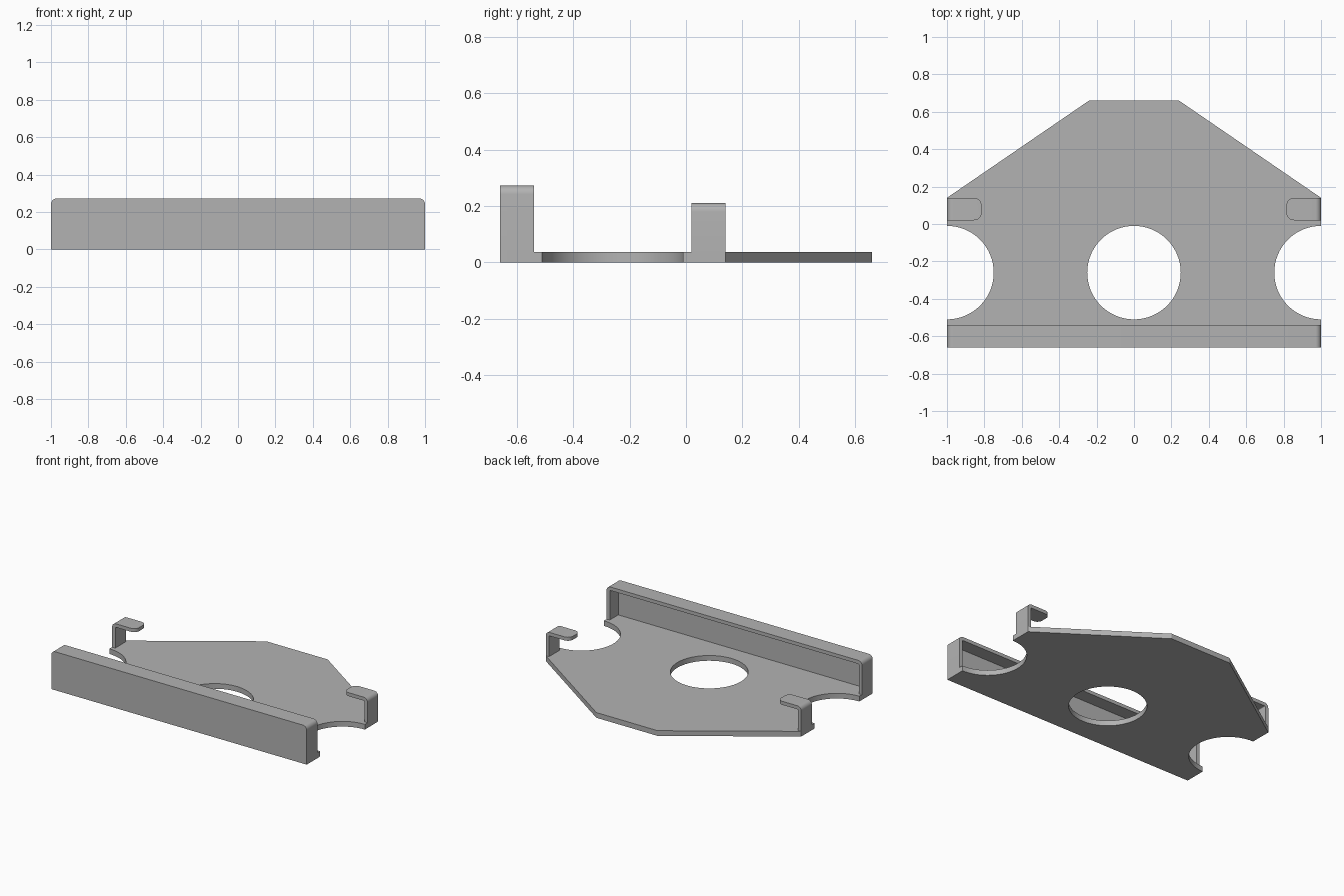
import bpy
import bmesh
from math import sin, cos, radians
from mathutils import Vector

cube = bpy.data.objects.get("Cube")
if cube:
    bpy.data.objects.remove(cube)

SHEET = 0.025          # thickness of the folded sheet
BASE = 0.037           # thickness of the base plate
FRONT, BACK = -0.66, 0.66

steel = bpy.data.materials.new("plain grey")
steel.use_nodes = True
grey = (0.45, 0.45, 0.45, 1)
steel.diffuse_color = grey
steel.node_tree.nodes["Principled BSDF"].inputs["Base Color"].default_value = grey


def arc(cx, cy, r, start, end, steps):
    """Points along a circular arc, angles in degrees."""
    angles = [radians(start + (end - start) * i / steps) for i in range(steps + 1)]
    return [(cx + r * cos(a), cy + r * sin(a)) for a in angles]


def mirrored_part(name, profile, axis, low, high, round_x=None):
    """Extrude a +x profile along y or z, then mirror it across x = 0."""
    bm = bmesh.new()
    if axis == "z":
        points = [(a, b, low) for a, b in profile]
        push = Vector((0, 0, high - low))
    else:
        points = [(a, low, b) for a, b in profile]
        push = Vector((0, high - low, 0))
    face = bm.faces.new([bm.verts.new(p) for p in points])
    result = bmesh.ops.extrude_face_region(bm, geom=[face], use_keep_orig=True)
    moved = [g for g in result["geom"] if isinstance(g, bmesh.types.BMVert)]
    bmesh.ops.translate(bm, verts=moved, vec=push)
    # round the upright edges at the free end
    if round_x is not None:
        ends = [e for e in bm.edges
                if all(abs(v.co.x - round_x) < 1e-4 for v in e.verts)
                and abs(e.verts[0].co.y - e.verts[1].co.y) < 1e-4]
        bmesh.ops.bevel(bm, geom=ends, offset=0.04, segments=8,
                        profile=0.5, affect="EDGES")
    bmesh.ops.recalc_face_normals(bm, faces=bm.faces[:])
    # open the seam so the halves weld cleanly
    seam = [f for f in bm.faces if all(abs(v.co.x) < 1e-5 for v in f.verts)]
    bmesh.ops.delete(bm, geom=seam, context="FACES")
    mesh = bpy.data.meshes.new(name)
    bm.to_mesh(mesh)
    bm.free()
    mesh.materials.append(steel)
    obj = bpy.data.objects.new(name, mesh)
    bpy.context.collection.objects.link(obj)
    obj.modifiers.new("Mirror", "MIRROR").use_clip = True
    bpy.ops.object.select_all(action="DESELECT")
    obj.select_set(True)
    bpy.context.view_layer.objects.active = obj
    bpy.ops.object.shade_smooth_by_angle(angle=radians(30))
    return obj


def bent_strip(inner_x, top):
    """Upright side folded inwards at the top through a rounded bend."""
    r = 0.03
    cx, cz = 1 - r, top - r
    return ([(1, BASE)] + arc(cx, cz, r, 0, 90, 8)
            + [(inner_x, top), (inner_x, top - SHEET)]
            + arc(cx, cz, r - SHEET, 90, 0, 8) + [(1 - SHEET, BASE)])


# base plate with a centre hole and a half-round notch on each side
hole_y, hole_r = -0.26, 0.25
wall_back = FRONT + SHEET
plate = ([(0, wall_back), (1, wall_back)]
         + arc(1, hole_y, hole_r, 270, 90, 32)
         + [(1, 0.14), (0.24, BACK), (0, BACK)]
         + arc(0, hole_y, hole_r, 90, -90, 32))
mirrored_part("base_plate", plate, "z", 0, BASE)

# front wall with rounded upper corners
top = 0.272
wall = [(0, 0), (1, 0)] + arc(0.97, top - 0.03, 0.03, 0, 90, 8) + [(0, top)]
mirrored_part("front_wall", wall, "y", FRONT, wall_back)

# top flange and end returns behind the front wall
mirrored_part("front_flange", bent_strip(0, top), "y", wall_back, -0.54)

# hooked side tabs
mirrored_part("side_tabs", bent_strip(0.815, 0.21), "y", 0.02, 0.14, round_x=0.815)
